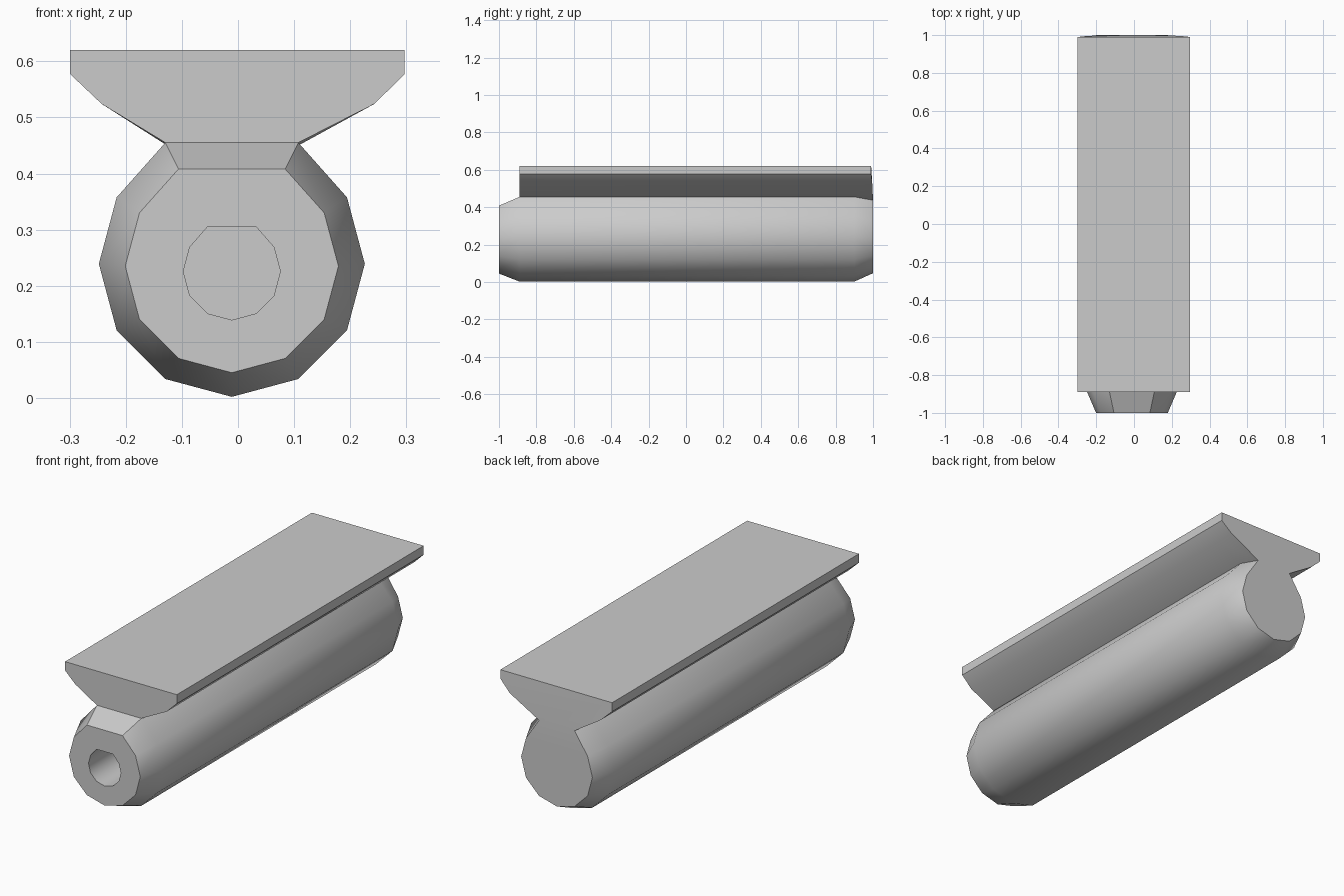
import bpy, bmesh, math

if "Cube" in bpy.data.objects:
    bpy.data.objects.remove(bpy.data.objects["Cube"])

CX = -0.011   # tube axis is slightly off centre


def ring(r, zc, top_z):
    """Twelve-sided circle without its top vertex: 11 points from upper right, clockwise."""
    pts = []
    for i in range(1, 12):
        a = math.radians(30 * i)
        pts.append([CX + r * math.sin(a), zc + r * math.cos(a)])
    pts[0][1] = pts[-1][1] = top_z
    # the flat top spans the 30 degree points on each side
    return pts


# Rail profile, upper left side round to lower right
rail = [(-0.243, 0.524), (-0.299, 0.577), (-0.299, 0.62),
        (0.297, 0.62), (0.297, 0.577), (0.243, 0.524)]
rail_end_y = [0.996, 0.99, 0.99, 0.99, 0.99, 0.996]

bm = bmesh.new()


def verts(pts, y):
    return [bm.verts.new((x, y, z)) for x, z in pts]


def bridge(a, b):
    n = len(a)
    for i in range(n):
        j = (i + 1) % n
        bm.faces.new((a[i], a[j], b[j], b[i]))


# Tube with rail: front section, rear section and tapered rear end
full = ring(0.237, 0.239, 0.455)
front = verts(full + rail, -0.89)
rear = verts(full + rail, 0.9)
end = verts(ring(0.19, 0.237, 0.437), 1.0)
end += [bm.verts.new((x, y, z)) for (x, z), y in zip(rail, rail_end_y)]
bridge(front, rear)
bridge(rear, end)

# Flat ends of the rail and the closed rear of the tube
bm.faces.new(front[10:] + front[:1])
bm.faces.new(end[10:] + end[:1])
bm.faces.new(end[:11])

# Front taper, rim and bore
lip = verts(ring(0.19, 0.235, 0.408), -1.0)
bore = verts(ring(0.0865, 0.2255, 0.305), -1.0)
floor = verts(ring(0.0865, 0.2255, 0.305), -0.6)
bridge(front[:11], lip)
bridge(lip, bore)
bridge(bore, floor)
bm.faces.new(floor)

bmesh.ops.recalc_face_normals(bm, faces=bm.faces)
mesh = bpy.data.meshes.new("tube_with_rail")
bm.to_mesh(mesh)
bm.free()
obj = bpy.data.objects.new("tube_with_rail", mesh)
bpy.context.collection.objects.link(obj)

# Smooth the round sides, keep the caps and rail edges sharp
bpy.context.view_layer.objects.active = obj
obj.select_set(True)
bpy.ops.object.shade_smooth_by_angle(angle=math.radians(38))
